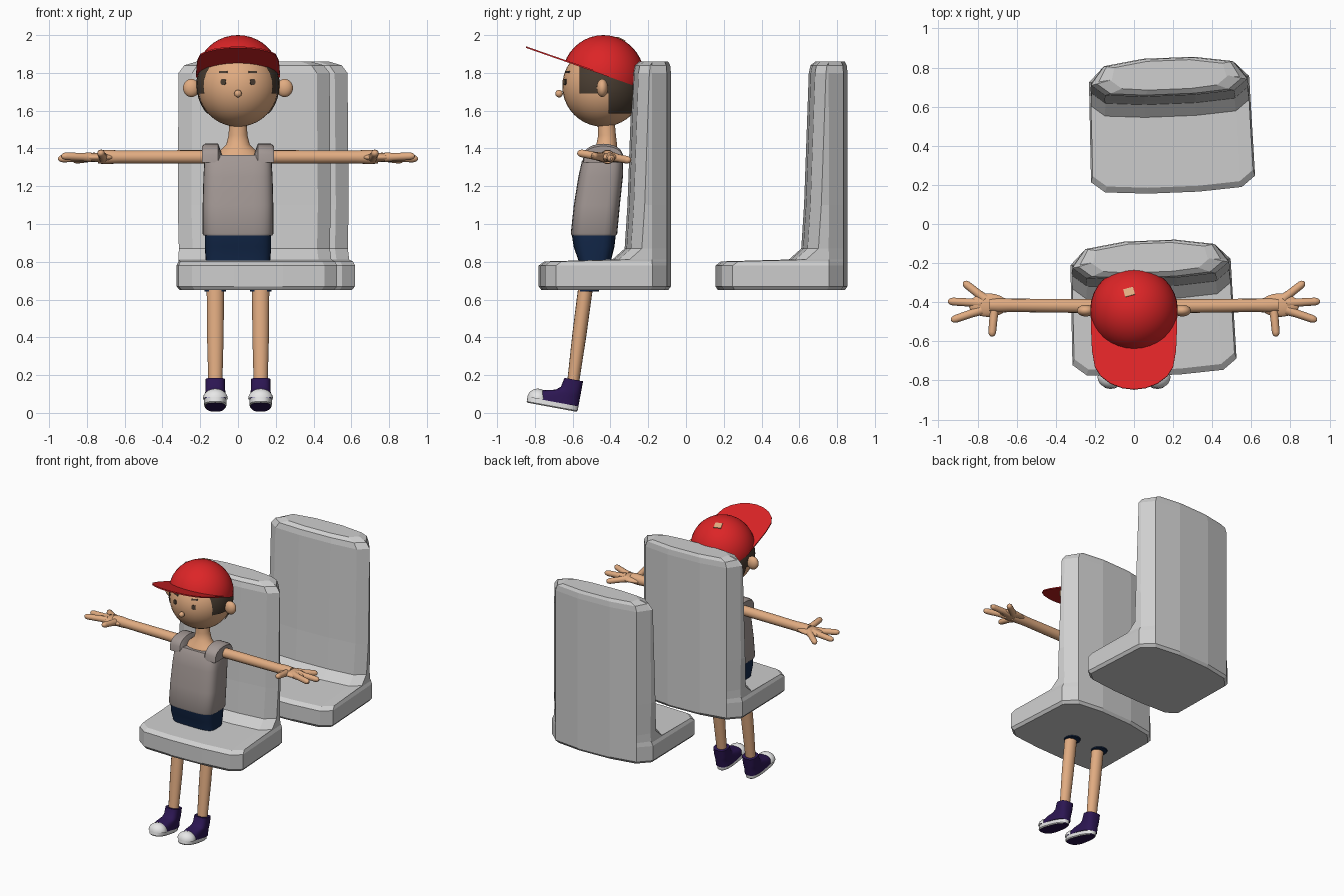
import bpy, bmesh, math
from mathutils import Vector, Matrix

cube = bpy.data.objects.get("Cube")
if cube:
    bpy.data.objects.remove(cube, do_unlink=True)


def material(name, *rgb):
    m = bpy.data.materials.new(name)
    m.use_nodes = True
    m.diffuse_color = (*rgb, 1)
    m.node_tree.nodes["Principled BSDF"].inputs["Base Color"].default_value = (*rgb, 1)
    return m


SKIN = material("skin", .75, .41, .22)
RED = material("cap red", .72, .018, .02)
GREY = material("seat grey", .62, .62, .62)
TAUPE = material("shirt taupe", .36, .31, .295)
NAVY = material("shorts navy", .006, .02, .065)
PURPLE = material("shoe purple", .025, .008, .085)
WHITE = material("shoe white", .8, .8, .8)
BROWN = material("hair brown", .065, .045, .03)
BLUE = material("stripe blue", .08, .05, .5)


def finish(name, bm, mat, matrix=None, angle=40):
    """Turn a bmesh into a shaded, coloured object."""
    bmesh.ops.recalc_face_normals(bm, faces=bm.faces)
    me = bpy.data.meshes.new(name)
    if matrix:
        bm.transform(matrix)
    bm.to_mesh(me)
    bm.free()
    me.materials.append(mat)
    if angle:
        me.shade_smooth()
        me.set_sharp_from_angle(angle=math.radians(angle))
    ob = bpy.data.objects.new(name, me)
    bpy.context.scene.collection.objects.link(ob)
    return ob


def loft(name, rings, mat, matrix=None, angle=40):
    bm = bmesh.new()
    rows = [[bm.verts.new(p) for p in ring] for ring in rings]
    n = len(rows[0])
    for a, b in zip(rows, rows[1:]):
        for i in range(n):
            j = (i + 1) % n
            bm.faces.new((a[i], a[j], b[j], b[i]))
    bm.faces.new(rows[0])
    bm.faces.new(rows[-1])
    return finish(name, bm, mat, matrix, angle)


def oval(y, z, rx, ry, power=2, n=32, x=0):
    """Superellipse ring at height z."""
    pts = []
    for i in range(n):
        t = 2 * math.pi * i / n
        c, s = math.cos(t), math.sin(t)
        pts.append((x + rx * math.copysign(abs(c) ** (2 / power), c),
                    y + ry * math.copysign(abs(s) ** (2 / power), s), z))
    return pts


def limb(name, start, end, stations, mat, flat=1):
    """Round limb; stations are (fraction, radius)."""
    a, b = Vector(start), Vector(end)
    q = (b - a).to_track_quat('Z', 'Y').to_matrix().to_4x4()
    length = (b - a).length
    rings = [oval(0, f * length, r, r * flat, n=16) for f, r in stations]
    return loft(name, rings, mat, Matrix.Translation(a) @ q)


def ball(name, centre, radii, mat, cuts=()):
    """Ellipsoid, keeping only the side each cut normal points to."""
    bm = bmesh.new()
    bmesh.ops.create_uvsphere(bm, u_segments=32, v_segments=20, radius=1)
    bm.transform(Matrix.Translation(centre) @ Matrix.Diagonal((*radii, 1)))
    for co, no in cuts:
        bmesh.ops.bisect_plane(bm, geom=bm.verts[:] + bm.edges[:] + bm.faces[:],
                               plane_co=co, plane_no=no, clear_inner=True)
    return finish(name, bm, mat)


def plate(name, outline, thick, mat, matrix):
    return loft(name, [[(x, y, z) for x, y in outline] for z in (0, thick)], mat, matrix)


# Seats: stacked plan outlines, cushion first and then the backrest
def seat_ring(z, front, w, inset=0):
    half = [(.13, 0), (.33, -.03), (w - .01, -.11), (w, front + .07),
            (w - .07, front + .015), (.13, front)]
    pts = half + [(-x, y) for x, y in reversed(half)]
    return [(x * (1 - inset), front / 2 + (y - front / 2) * (1 - inset), z) for x, y in pts]


def seat(name, x, y):
    rings = [seat_ring(*r) for r in (
        (.65, -.69, .42, .04), (.67, -.69, .42), (.78, -.69, .42), (.802, -.66, .41),
        (.812, -.30, .405), (.87, -.235, .4), (1.1, -.22, .405), (1.8, -.195, .4),
        (1.84, -.19, .385, .04), (1.86, -.175, .36, .16))]
    loft(name, rings, GREY, Matrix.Translation((x, y, 0)) @ Matrix.Rotation(.04, 4, 'Z'), 0)


seat("front_seat", .08, -.085)
seat("rear_seat", .175, .85)

# Torso, neck and shorts
loft("shirt", [oval(*r, power=4) for r in (
    (-.488, .94, .182, .118), (-.487, .95, .188, .123), (-.472, 1.1, .187, .122),
    (-.452, 1.25, .183, .118), (-.442, 1.33, .178, .11), (-.438, 1.365, .168, .092))], TAUPE)
loft("neck", [oval(*r) for r in (
    (-.435, 1.34, .15, .085), (-.432, 1.385, .10, .07), (-.42, 1.42, .062, .055),
    (-.418, 1.47, .05, .047), (-.425, 1.57, .045, .045))], SKIN)
loft("shorts", [oval(*r, power=4) for r in (
    (-.488, .955, .176, .118), (-.487, .88, .176, .108), (-.483, .8, .17, .084),
    (-.5, .7, .165, .075))], NAVY)

# Head and face
HEAD = Vector((0, -.44, 1.73))
R = .215
ball("head", HEAD, (R, R, R), SKIN)
ball("nose", (0, -.672, 1.69), (.02, .02, .02), SKIN)


def on_face(x, z):
    """Frame on the head surface, its local z pointing outward."""
    d = Vector((x, 0, z - HEAD.z))
    d.y = -math.sqrt(R * R - d.length_squared)
    right = Vector((0, 0, 1)).cross(d).normalized()
    up = d.normalized().cross(right)
    rot = Matrix((right, up, d.normalized())).transposed().to_4x4()
    return Matrix.Translation(HEAD + d * .99) @ rot


# Cap: dome above a tilted plane, flat visor and a small patch
RIM = Vector((0, -.44, 1.79))
UP = Vector((0, .33, .944)).normalized()
ball("cap_dome", (0, -.438, 1.778), (.224, .218, .222), RED, [(RIM, UP)])
half = [(.222, .0), (.22, -.1), (.215, -.22), (.2, -.31), (.17, -.36), (.12, -.4), (.06, -.424)]
plate("cap_visor", half + [(0, -.432)] + [(-x, y) for x, y in reversed(half)], .008, RED,
      Matrix.Translation(RIM) @ Matrix.Rotation(-math.atan2(UP.y, UP.z), 4, 'X'))
square = [(-.026, -.022), (.026, -.022), (.026, .022), (-.026, .022)]
patch_dir = Vector((-.025, .09, .2)).normalized()
plate("cap_patch", square, .008, SKIN, Matrix.Translation(Vector((0, -.438, 1.778)) + patch_dir * .216)
      @ patch_dir.to_track_quat('Z', 'Y').to_matrix().to_4x4())

# Hair: two trimmed shells below the cap
for name, front, low in (("hair_sides", -.565, 1.69), ("hair_back", -.41, 1.585)):
    ball(name, HEAD, (.222, .22, .222), BROWN,
         [((0, front, 0), (0, 1, 0)), ((0, 0, low), (0, 0, 1)), (RIM, -UP)])

# Paired parts
for side, s in (("left", 1), ("right", -1)):
    ball(side + "_ear", (s * .247, -.443, 1.72), (.044, .03, .048), SKIN)
    disc = [(p[0], p[1]) for p in oval(0, 0, .015, .016, 3, 16)]
    plate(side + "_eye", disc, .006, BROWN, on_face(s * .077, 1.752))
    brow = [(-.024, -.006), (.024, -.006), (.022, .005), (-.022, .005)]
    plate(side + "_eyebrow", brow, .006, BROWN, on_face(s * .077, 1.805))

    # Shoulder strap arching over the shoulder
    rings = []
    for x, low in ((.085, .055), (.105, 0), (.175, 0), (.19, .012)):
        rings.append([(s * x, -.438 + (.108 - low / 3) * math.cos(t),
                       1.325 + (.1 - low) * math.sin(t) ** .6)
                      for t in (math.pi * i / 12 for i in range(13))])
    loft(side + "_strap", rings, TAUPE)

    # Arm and hand
    limb(side + "_arm", (s * .16, -.42, 1.355), (s * .74, -.415, 1.355),
         [(0, .036), (.5, .035), (.8, .034), (.92, .038), (1, .035)], SKIN)
    ball(side + "_palm", (s * .745, -.415, 1.353), (.1, .06, .024), SKIN)
    fingers = (("thumb", .715, -.44, .727, -.575, 1.378),
               ("index_finger", .78, -.44, .935, -.493, 1.36),
               ("middle_finger", .78, -.405, .952, -.395, 1.345),
               ("little_finger", .76, -.385, .872, -.297, 1.337))
    for name, x0, y0, x1, y1, z1 in fingers:
        limb(side + "_" + name, (s * x0, y0, 1.353), (s * x1, y1, z1),
             [(0, .026), (.3, .021), (.85, .02), (.95, .015), (1, .006)], SKIN)

    # Leg
    limb(side + "_leg", (s * .12, -.527, .7), (s * .12, -.603, .12),
         [(0, .046), (.5, .044), (1, .036)], SKIN, .85)
    loft(side + "_shorts_leg", [oval(-.49, .75, .07, .065, x=s * .12),
                                oval(-.517, .643, .056, .055, x=s * .12)], NAVY)

    # Shoe, tilted toe up
    place = Matrix.Translation((s * .12, -.575, .005)) @ Matrix.Rotation(-.183, 4, 'X')

    def sole_ring(z, grow):
        ring = oval(-.137, z, 1, .137 + grow, 2.6)
        return [(x * (.058 + grow - .06 * (y + .137)), y, z) for x, y, z in ring]

    sole = loft(side + "_sole", [sole_ring(0, -.006), sole_ring(.006, 0), sole_ring(.03, 0)],
                WHITE, place)
    sole.data.materials.append(PURPLE)
    for f in sole.data.polygons:
        if f.normal.z < -.8:
            f.material_index = 1
    loft(side + "_sole_stripe", [sole_ring(.028, -.001), sole_ring(.034, -.002)], BLUE, place)
    loft(side + "_shoe_upper", [oval(-l / 2, z, w, l / 2, 2.8) for z, l, w in (
        (.03, .262, .06), (.055, .25, .058), (.08, .2, .055), (.095, .135, .053),
        (.115, .11, .052), (.165, .1, .052))], PURPLE, place)
    toe = ball(side + "_toe_cap", (0, -.218, .03), (.066, .057, .054), WHITE,
               [((0, 0, .03), (0, 0, 1))])
    toe.data.transform(place)
